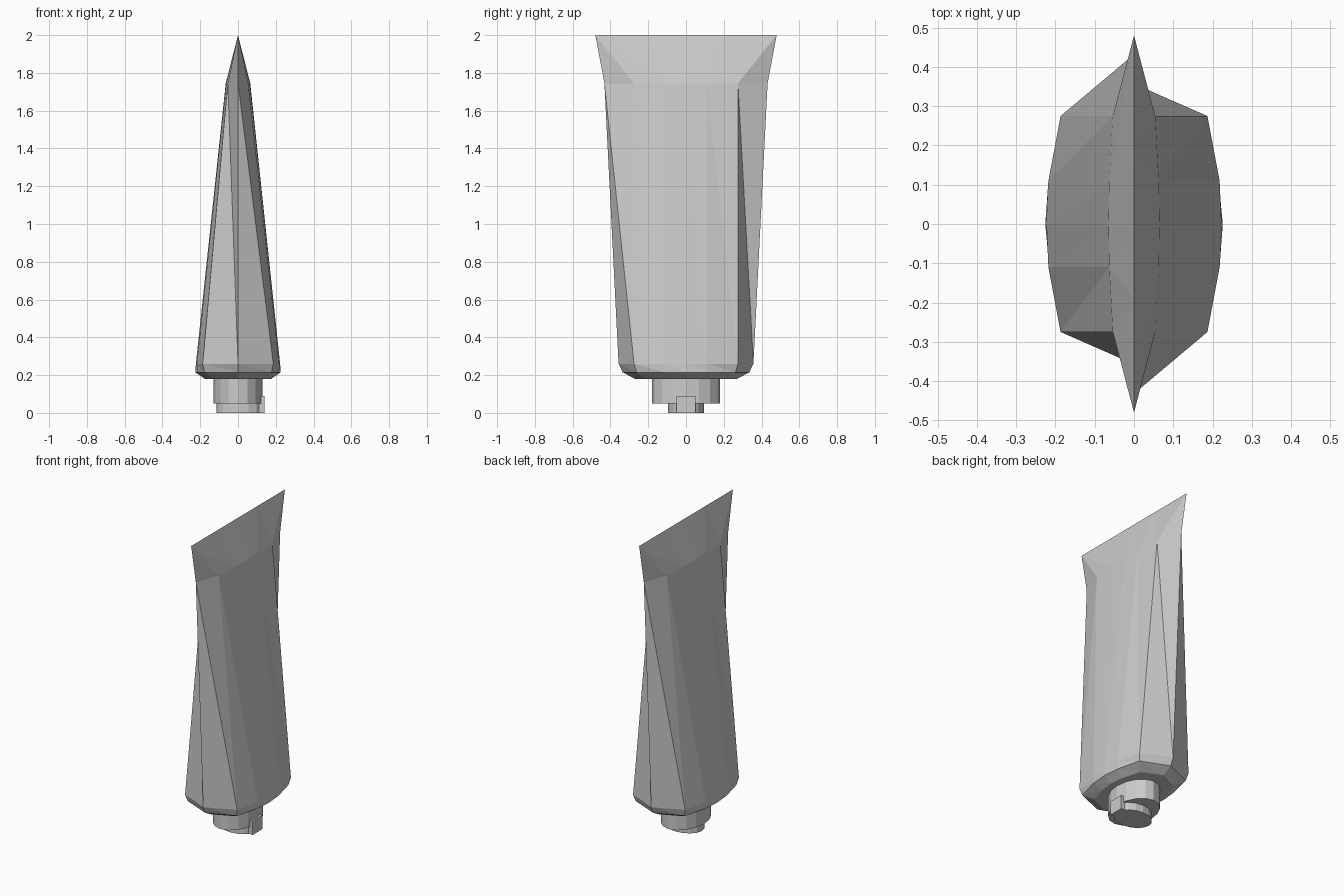
import bpy, bmesh, math

if "Cube" in bpy.data.objects:
    bpy.data.objects.remove(bpy.data.objects["Cube"])


def finish(bm, name):
    bmesh.ops.remove_doubles(bm, verts=bm.verts, dist=0.0005)
    bmesh.ops.recalc_face_normals(bm, faces=bm.faces)
    me = bpy.data.meshes.new(name)
    bm.to_mesh(me)
    bm.free()
    ob = bpy.data.objects.new(name, me)
    bpy.context.collection.objects.link(ob)
    return ob


def section(z, tip, half):
    """Twelve-point section: end tip plus one quarter of (x, y), repeated round."""
    right = half + [(x, -y) for x, y in reversed(half[:-1])]
    pts = [(0, tip)] + right
    pts += [(-x, -y) for x, y in pts]
    return [(x, y, z) for x, y in pts]


# Squeeze tube: rounded base, tapering body, flat crimped end
bm = bmesh.new()
sections = [
    section(0.18, 0.27, [(0.13, 0.21), (0.165, 0.09), (0.175, 0)]),
    section(0.215, 0.335, [(0.178, 0.262), (0.216, 0.108), (0.226, 0)]),
    section(0.26, 0.357, [(0.187, 0.275), (0.218, 0.11), (0.223, 0)]),
    section(1.745, 0.432, [(0.054, 0.275), (0.063, 0.11), (0.065, 0)]),
    section(2.0, 0.48, [(0, 0.48), (0, 0.19), (0, 0)]),
]
rings = [[bm.verts.new(p) for p in s] for s in sections]
bm.faces.new(rings[0])
for b, t in zip(rings, rings[1:]):
    for i in range(12):
        j = (i + 1) % 12
        bm.faces.new((b[i], b[j], t[j]))
        bm.faces.new((b[i], t[j], t[i]))
finish(bm, "tube_body")


def oval(name, cx, rx, ry, z0, z1, sides=16):
    bm = bmesh.new()
    bmesh.ops.create_cone(bm, cap_ends=True, segments=sides,
                          radius1=1, radius2=1, depth=1)
    for v in bm.verts:
        v.co = (cx + v.co.x * rx, v.co.y * ry, z0 + (v.co.z + 0.5) * (z1 - z0))
    ob = finish(bm, name)
    for p in ob.data.polygons:
        p.use_smooth = False
    return ob


# Oval cap and round flip lid
oval("cap", 0, 0.13, 0.18, 0.05, 0.185)
oval("flip_lid", 0.009, 0.124, 0.095, 0.0, 0.052)

# Thumb tab on the lid
bm = bmesh.new()
bmesh.ops.create_cube(bm, size=1)
for v in bm.verts:
    v.co = (0.12 + v.co.x * 0.04, v.co.y * 0.1, 0.045 + v.co.z * 0.09)
finish(bm, "lid_tab")
